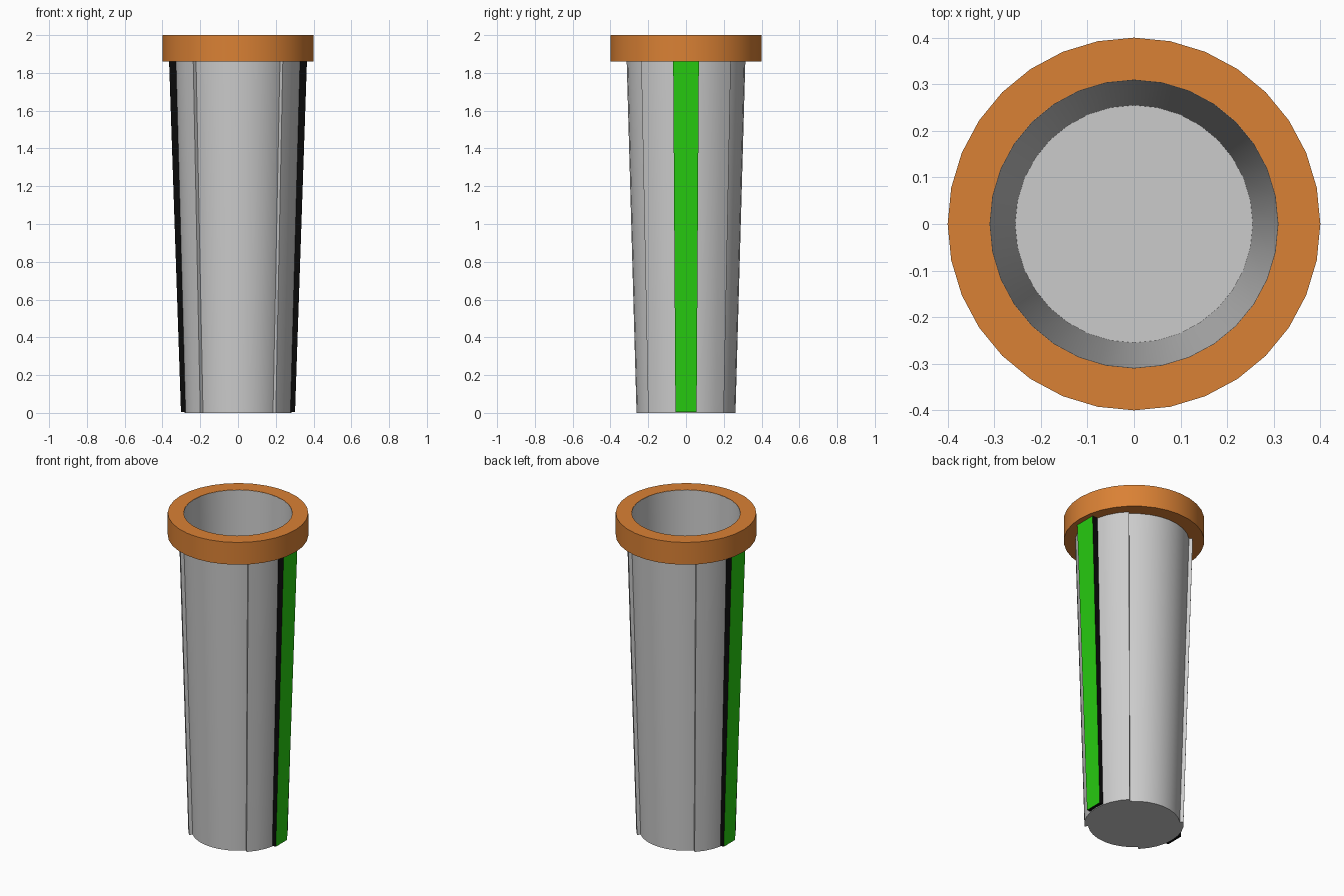
import bpy, bmesh
from math import sin, cos, pi, radians

if "Cube" in bpy.data.objects:
    bpy.data.objects.remove(bpy.data.objects["Cube"])

SIDES = 32
TOP = 1.88  # side parts run just into the rim


def material(name, rgb):
    m = bpy.data.materials.new(name)
    m.diffuse_color = (*rgb, 1)
    m.use_nodes = True
    m.node_tree.nodes["Principled BSDF"].inputs["Base Color"].default_value = m.diffuse_color
    return m


def finish(bm, name, mats=(), smooth=True):
    bmesh.ops.recalc_face_normals(bm, faces=bm.faces)
    me = bpy.data.meshes.new(name)
    bm.to_mesh(me)
    bm.free()
    ob = bpy.data.objects.new(name, me)
    bpy.context.collection.objects.link(ob)
    for m in mats:
        me.materials.append(m)
    if smooth:
        bpy.ops.object.select_all(action='DESELECT')
        ob.select_set(True)
        bpy.context.view_layer.objects.active = ob
        bpy.ops.object.shade_smooth_by_angle(angle=radians(30))
    return ob


def lathe(name, profile, closed=False, mats=()):
    bm = bmesh.new()
    rings = [[bm.verts.new((r * cos(2 * pi * i / SIDES), r * sin(2 * pi * i / SIDES), z))
              for i in range(SIDES)] for r, z in profile]
    pairs = list(zip(rings, rings[1:]))
    if closed:
        pairs.append((rings[-1], rings[0]))
    else:
        bm.faces.new(rings[0])
        bm.faces.new(rings[-1])
    for a, b in pairs:
        for i in range(SIDES):
            j = (i + 1) % SIDES
            bm.faces.new((a[i], a[j], b[j], b[i]))
    return finish(bm, name, mats)


def prism(bm, low, high):
    a = [bm.verts.new(p) for p in low]
    b = [bm.verts.new(p) for p in high]
    bm.faces.new(a)
    bm.faces.new(b)
    n = len(a)
    return [bm.faces.new((a[i], a[(i + 1) % n], b[(i + 1) % n], b[i])) for i in range(n)]


orange = material("orange", (0.7, 0.22, 0.035))
black = material("black", (0.003, 0.003, 0.003))
green = material("green", (0.02, 0.6, 0.005))

# Tapered hollow body and its thick rim
lathe("cup_body", [(0.262, 0), (0.318, 1.998), (0.309, 1.998), (0.255, 0.01)])
lathe("rim", [(0.4, 1.86), (0.4, 2.0), (0.31, 2.0), (0.31, 1.86)], True, [orange])


def sector(r_in, r_out, z, s):
    angles = [radians(-45 + 11.25 * i) for i in range(9)]
    return ([(s * r_out * cos(a), r_out * sin(a), z) for a in angles] +
            [(s * r_in * cos(a), r_in * sin(a), z) for a in reversed(angles)])


def bar(x_in, x_out, w, z, s):
    return [(s * x_out, -w, z), (s * x_out, w, z), (s * x_in, w, z), (s * x_in, -w, z)]


for side, s in (("right", 1), ("left", -1)):
    # Raised quarter panel
    bm = bmesh.new()
    prism(bm, sector(0.257, 0.283, 0, s), sector(0.309, 0.336, TOP, s))
    finish(bm, side + "_panel")

    # Black strip with a green inlay
    bm = bmesh.new()
    face = prism(bm, bar(0.27, 0.302, 0.056, 0.005, s), bar(0.325, 0.365, 0.068, 1.862, s))[0]
    bmesh.ops.inset_region(bm, faces=[face], thickness=0.018)
    face.material_index = 1
    finish(bm, side + "_strip", [black, green], smooth=False)
